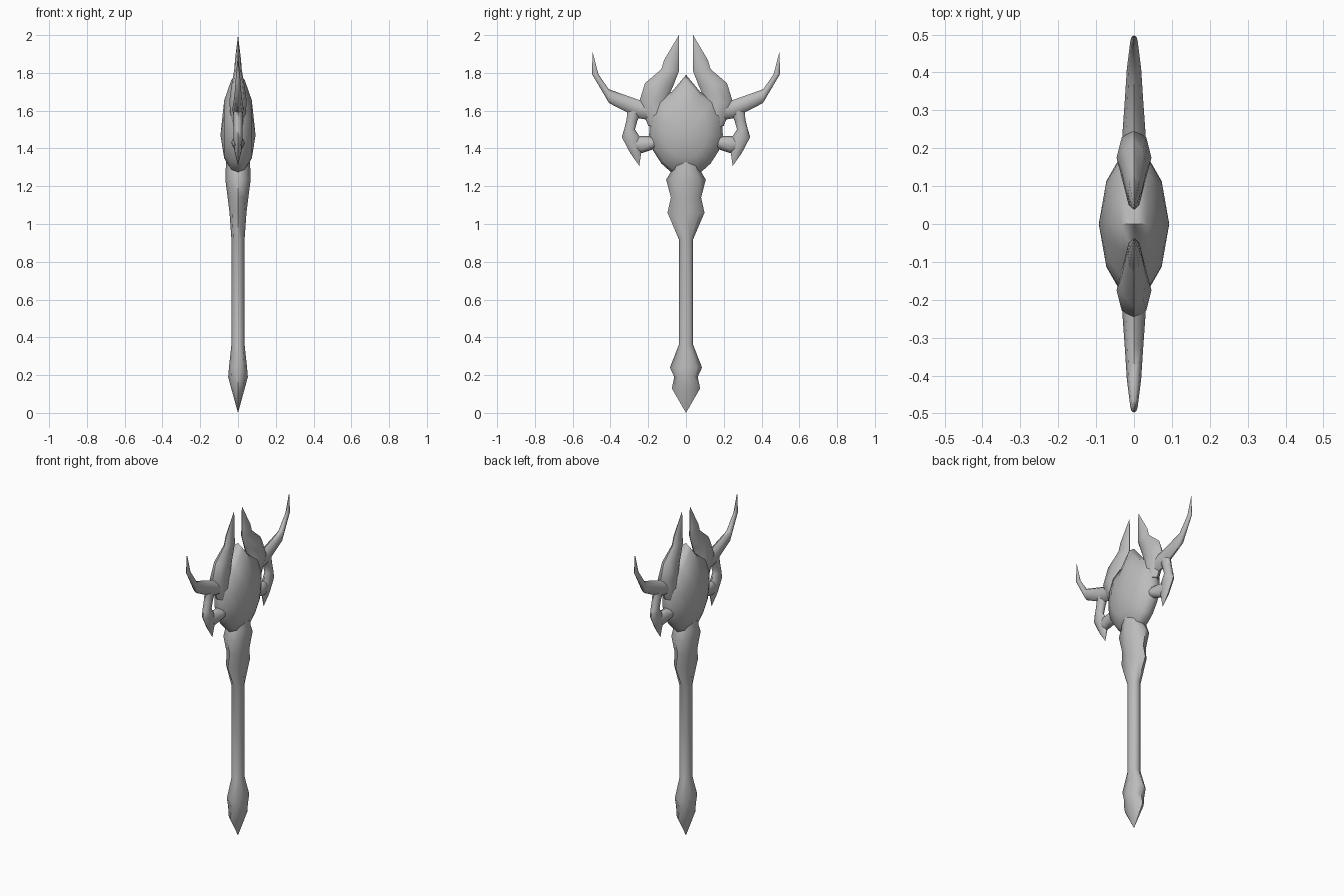
import bpy
import bmesh
import math
from mathutils import Vector

old_cube = bpy.data.objects.get("Cube")
if old_cube:
    bpy.data.objects.remove(old_cube, do_unlink=True)

# One plain grey for the whole staff
grey = bpy.data.materials.new("plain grey")
grey.use_nodes = True
colour = (0.5, 0.5, 0.5, 1)
grey.diffuse_color = colour
grey.node_tree.nodes["Principled BSDF"].inputs["Base Color"].default_value = colour

SIDES = 8


def loft(name, rings, crease=60):
    """Skin a list of equal-sized vertex rings into a closed, smooth solid."""
    bm = bmesh.new()
    loops = [[bm.verts.new(point) for point in ring] for ring in rings]
    count = len(rings[0])
    for lower, upper in zip(loops, loops[1:]):
        for i in range(count):
            j = (i + 1) % count
            bm.faces.new((lower[i], lower[j], upper[j], upper[i]))
    bm.faces.new(loops[0])
    bm.faces.new(loops[-1])
    bmesh.ops.remove_doubles(bm, verts=bm.verts, dist=0.0005)
    bmesh.ops.recalc_face_normals(bm, faces=bm.faces)
    mesh = bpy.data.meshes.new(name)
    bm.to_mesh(mesh)
    bm.free()
    mesh.materials.append(grey)
    obj = bpy.data.objects.new(name, mesh)
    bpy.context.collection.objects.link(obj)
    bpy.ops.object.select_all(action="DESELECT")
    obj.select_set(True)
    bpy.context.view_layer.objects.active = obj
    bpy.ops.object.shade_smooth_by_angle(angle=math.radians(crease))
    return obj


def oval(centre, half_width, thickness):
    """Ring around a centre: half_width is a vector, thickness runs along x."""
    ring = []
    for i in range(SIDES):
        angle = math.tau * i / SIDES
        across = Vector((thickness * math.sin(angle), 0, 0))
        ring.append(centre + half_width * math.cos(angle) + across)
    return ring


def horn(name, ribs, side):
    """Each rib is (outer edge, inner edge, half thickness) in the yz plane."""
    rings = []
    for outer, inner, thickness in ribs:
        a = Vector((0, side * outer[0], outer[1]))
        b = Vector((0, side * inner[0], inner[1]))
        rings.append(oval((a + b) / 2, (a - b) / 2, thickness))
    loft(name, rings)


# Shaft with pommel and collar: height, half depth, half width
shaft = [
    (0, 0, 0), (0.13, 0.075, 0.036), (0.19, 0.062, 0.052),
    (0.24, 0.085, 0.048), (0.36, 0.038, 0.035), (0.92, 0.038, 0.035),
    (1.06, 0.098, 0.045), (1.14, 0.08, 0.055), (1.235, 0.105, 0.067),
    (1.28, 0.078, 0.066), (1.36, 0.07, 0.06),
]
loft("shaft", [oval(Vector((0, 0, z)), Vector((0, depth, 0)), width)
               for z, depth, width in shaft])

# Domed head: one outline shrunk towards the middle on both faces
half = [(0.075, 1.7), (0.15, 1.66), (0.19, 1.58), (0.195, 1.47),
        (0.175, 1.39), (0.13, 1.32), (0.08, 1.275)]
outline = [(0, 1.79)] + half + [(0, 1.26)] + [(-y, z) for y, z in reversed(half)]
layers = [(0.093, 0), (0.073, 0.58), (0.035, 0.92), (0, 1)]
layers += [(-x, size) for x, size in reversed(layers[:-1])]
middle = 1.47
loft("head", [[(x, y * size, middle + (z - middle) * size) for y, z in outline]
              for x, size in layers])

# Horns and claws, repeated on the two edges of the head
horns = {
    "crown_horn": [
        ((0.2, 1.52), (0.08, 1.5), 0.035),
        ((0.25, 1.64), (0.1, 1.66), 0.046),
        ((0.217, 1.746), (0.068, 1.73), 0.034),
        ((0.13, 1.82), (0.037, 1.81), 0.02),
        ((0.116, 1.868), (0.037, 1.87), 0.016),
        ((0.038, 2), (0.037, 2), 0),
    ],
    "wing_horn": [
        ((0.14, 1.54), (0.15, 1.66), 0.035),
        ((0.25, 1.56), (0.243, 1.655), 0.03),
        ((0.34, 1.605), (0.32, 1.682), 0.024),
        ((0.407, 1.64), (0.41, 1.714), 0.019),
        ((0.498, 1.794), (0.464, 1.794), 0.01),
        ((0.495, 1.91), (0.494, 1.91), 0),
    ],
    "claw": [
        ((0.31, 1.6), (0.23, 1.6), 0.024),
        ((0.315, 1.55), (0.258, 1.545), 0.024),
        ((0.328, 1.5), (0.27, 1.5), 0.023),
        ((0.34, 1.46), (0.24, 1.455), 0.024),
        ((0.295, 1.375), (0.235, 1.39), 0.018),
        ((0.248, 1.308), (0.247, 1.308), 0),
    ],
    "claw_arm": [
        ((0.3, 1.4), (0.3, 1.46), 0.012),
        ((0.235, 1.375), (0.238, 1.465), 0.025),
        ((0.175, 1.395), (0.175, 1.465), 0.034),
        ((0.12, 1.42), (0.12, 1.44), 0.05),
    ],
}
for name, ribs in horns.items():
    for place, side in (("front", -1), ("back", 1)):
        horn(place + "_" + name, ribs, side)
